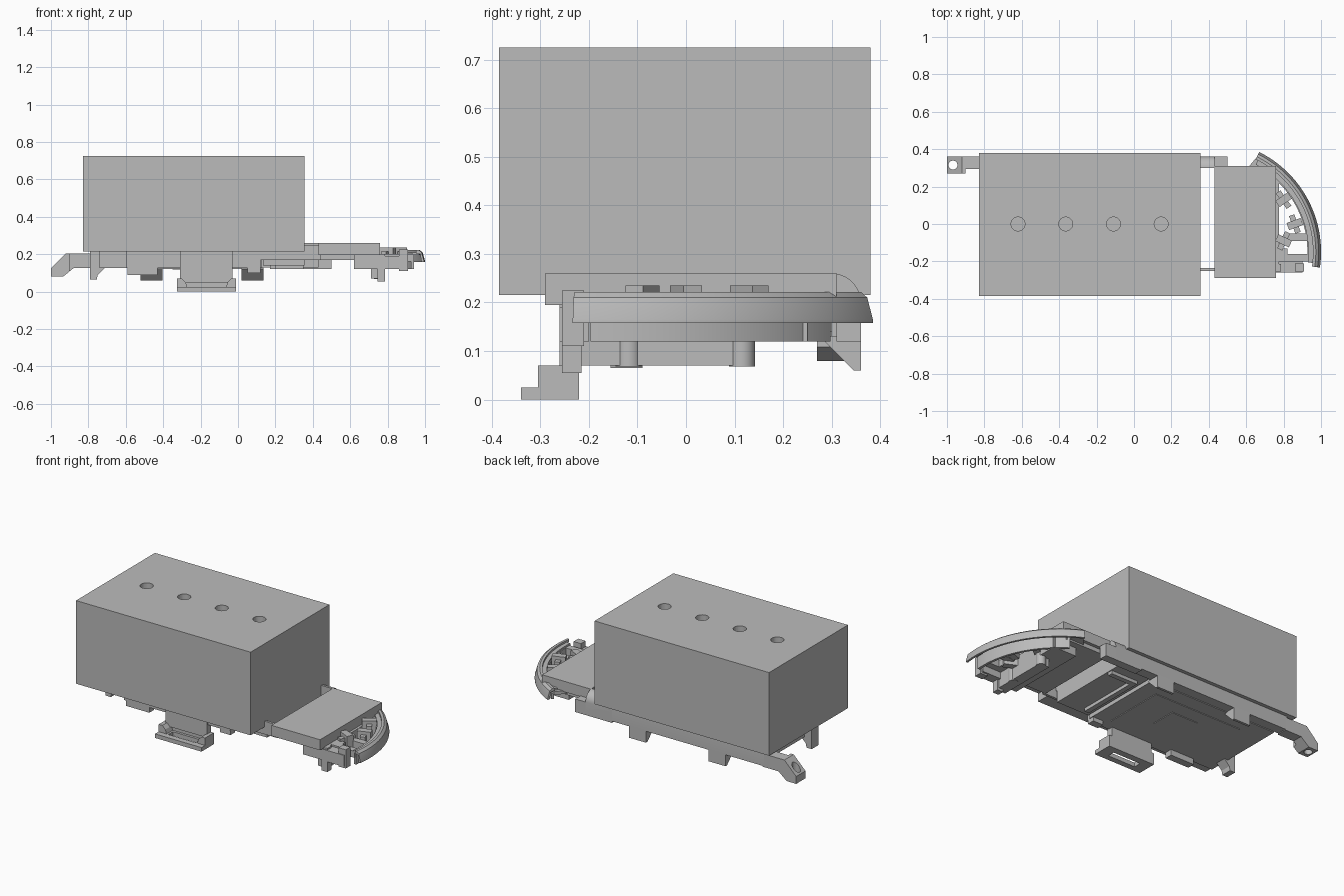
import bpy, bmesh, math
from mathutils import Vector

old = bpy.data.objects.get("Cube")
if old:
    bpy.data.objects.remove(old, do_unlink=True)

grey = bpy.data.materials.new("plain grey")
grey.use_nodes = True
grey.diffuse_color = (0.5, 0.5, 0.5, 1)
grey.node_tree.nodes["Principled BSDF"].inputs["Base Color"].default_value = (0.5, 0.5, 0.5, 1)


def finish(bm, name, smooth=False):
    bmesh.ops.recalc_face_normals(bm, faces=bm.faces)
    mesh = bpy.data.meshes.new(name)
    bm.to_mesh(mesh)
    bm.free()
    mesh.materials.append(grey)
    ob = bpy.data.objects.new(name, mesh)
    bpy.context.collection.objects.link(ob)
    if smooth:
        bpy.ops.object.select_all(action='DESELECT')
        ob.select_set(True)
        bpy.context.view_layer.objects.active = ob
        bpy.ops.object.shade_smooth_by_angle(angle=math.radians(35))
    return ob


def extrude(name, axis, lo, hi, profile, smooth=False):
    """Sweep a closed 2D profile along one axis."""
    def place(a, b, t):
        return {'x': (t, a, b), 'y': (a, t, b), 'z': (a, b, t)}[axis]
    bm = bmesh.new()
    face = bm.faces.new([bm.verts.new(place(a, b, lo)) for a, b in profile])
    geo = bmesh.ops.extrude_face_region(bm, geom=[face])["geom"]
    move = Vector(place(0, 0, hi - lo))
    bmesh.ops.translate(bm, vec=move, verts=[g for g in geo if isinstance(g, bmesh.types.BMVert)])
    return finish(bm, name, smooth)


def box(name, x, y, z):
    return extrude(name, 'z', *z, [(x[0], y[0]), (x[1], y[0]), (x[1], y[1]), (x[0], y[1])])


def circle(cx, cy, r, n=32):
    return [(cx + r * math.cos(2 * math.pi * i / n), cy + r * math.sin(2 * math.pi * i / n))
            for i in range(n)]


def cut(ob, cutter):
    mod = ob.modifiers.new("cut", 'BOOLEAN')
    mod.object = cutter
    mod.operation = 'DIFFERENCE'
    mod.solver = 'EXACT'
    bpy.context.view_layer.objects.active = ob
    bpy.ops.object.modifier_apply(modifier=mod.name)
    bpy.data.objects.remove(cutter, do_unlink=True)


def arc_sweep(name, centre, profile, start, end, steps=40):
    """Sweep a (radius, z) profile around a vertical axis."""
    bm = bmesh.new()
    rings = []
    for i in range(steps + 1):
        a = math.radians(start + (end - start) * i / steps)
        rings.append([bm.verts.new((centre[0] + r * math.cos(a), centre[1] + r * math.sin(a), z))
                      for r, z in profile])
    n = len(profile)
    for p, q in zip(rings, rings[1:]):
        for j in range(n):
            bm.faces.new((p[j], p[(j + 1) % n], q[(j + 1) % n], q[j]))
    bm.faces.new(rings[0])
    bm.faces.new(rings[-1])
    return finish(bm, name, True)


# Main housing with four blind holes
housing = box("main_housing", (-0.83, 0.355), (-0.385, 0.38), (0.215, 0.725))
for i in range(4):
    cut(housing, extrude("hole_cutter", 'z', 0.5, 0.8, circle(-0.62 + 0.255 * i, 0, 0.037)))

# Underside tray, split by a seam
box("tray_rear_panel", (-0.74, 0.125), (-0.225, 0.3), (0.125, 0.22))
box("tray_front_panel", (0.135, 0.355), (-0.225, 0.3), (0.14, 0.22))
box("tray_long_rib", (0.17, 0.2), (-0.18, 0.2), (0.12, 0.15))
box("tray_cross_rib", (0.17, 0.35), (0.2, 0.23), (0.12, 0.15))
box("tray_outer_plate", (-0.57, 0.02), (-0.17, 0.21), (0.121, 0.126))
box("tray_inner_plate", (-0.35, -0.17), (-0.04, 0.12), (0.117, 0.122))

# Front skirt, feet and thin front rail
box("front_skirt", (-0.6, 0.12), (-0.25, -0.2), (0.125, 0.22))
box("front_foot", (-0.59, -0.43), (-0.245, -0.2), (0.09, 0.13))
box("front_small_foot", (0.05, 0.12), (-0.245, -0.2), (0.1, 0.14))
box("front_rail", (0.12, 0.44), (-0.25, -0.235), (0.17, 0.25))
extrude("side_hook", 'y', -0.155, -0.09,
        [(-0.79, 0.22), (-0.79, 0.065), (-0.755, 0.065), (-0.75, 0.09), (-0.71, 0.13), (-0.71, 0.22)])

# Rounded rear rail with triangular tabs
arc = [(0.3 + 0.06 * math.cos(math.radians(a)), 0.2 + 0.06 * math.sin(math.radians(a)))
       for a in range(0, 91, 10)]
extrude("rear_rail", 'x', -0.78, 0.43, [(0.3, 0.13), (0.36, 0.13)] + arc, True)
box("rear_rail_end", (0.25, 0.5), (0.31, 0.36), (0.12, 0.2))
for i, x in enumerate((-0.52, 0.02)):
    extrude(f"rear_tab_{i + 1}", 'x', x, x + 0.115,
            [(0.285, 0.13), (0.285, 0.12), (0.345, 0.06), (0.36, 0.06), (0.36, 0.13)])

# Rear mounting arm
arm = extrude("mounting_arm", 'y', 0.27, 0.36,
              [(-1, 0.08), (-0.935, 0.08), (-0.88, 0.125), (-0.77, 0.125),
               (-0.77, 0.205), (-0.92, 0.205), (-1, 0.125)])
cut(arm, box("arm_relief", (-0.9, -0.76), (0.2, 0.295), (0.05, 0.3)))
cut(arm, extrude("arm_hole", 'z', 0, 0.3, circle(-0.968, 0.315, 0.024)))

# Hanging front clip with a slotted foot
box("clip_stem", (-0.31, -0.03), (-0.26, -0.22), (0.05, 0.22))
box("clip_back", (-0.325, -0.01), (-0.245, -0.22), (0.02, 0.07))
foot = box("clip_foot", (-0.325, -0.01), (-0.34, -0.22), (0, 0.025))
cut(foot, box("clip_slot", (-0.26, -0.075), (-0.305, -0.26), (-0.1, 0.1)))
for side, x, s in (("right", -0.325, 1), ("left", -0.01, -1)):
    extrude(f"clip_cheek_{side}", 'y', -0.305, -0.23,
            [(x, 0.02), (x + s * 0.055, 0.02), (x + s * 0.045, 0.05), (x + s * 0.025, 0.07), (x, 0.07)])

# Raised end plate
box("end_plate", (0.43, 0.76), (-0.29, 0.31), (0.195, 0.26))
box("end_plate_base", (0.43, 0.72), (-0.235, 0.29), (0.17, 0.2))

# Curved bumper, inner ledge and band
centre = (0.402, -0.15)
arc_sweep("bumper", centre,
          [(0.555, 0.205), (0.555, 0.222), (0.57, 0.222), (0.585, 0.21), (0.598, 0.165),
           (0.598, 0.158), (0.585, 0.158), (0.578, 0.2)], -8, 63.4)
arc_sweep("bumper_ledge", centre, [(0.53, 0.195), (0.57, 0.195), (0.57, 0.21), (0.53, 0.21)], -6, 62)
arc_sweep("inner_band", centre, [(0.525, 0.12), (0.54, 0.12), (0.54, 0.2), (0.525, 0.2)], -5, 56)
extrude("bumper_end_web", 'z', 0.18, 0.2, [(0.6, 0.29), (0.7, 0.29), (0.7, 0.33), (0.65, 0.35)])

# Carrier under the end plate
box("carrier_beam", (0.71, 0.775), (-0.24, 0.13), (0.07, 0.12))
for i, y in enumerate((-0.118, 0.115)):
    extrude(f"carrier_post_{i + 1}", 'z', 0.068, 0.19, circle(0.755, y, 0.027), True)
box("carrier_toe", (0.745, 0.785), (-0.255, -0.215), (0.055, 0.2))
box("carrier_plate", (0.62, 0.775), (-0.255, 0.25), (0.12, 0.2))
box("corner_block", (0.76, 0.9), (-0.26, -0.2), (0.12, 0.19))
box("corner_post", (0.86, 0.91), (-0.255, -0.21), (0.11, 0.225))
box("corner_shelf", (0.76, 0.82), (-0.2, -0.13), (0.16, 0.2))
box("corner_link", (0.82, 0.93), (-0.2, -0.16), (0.16, 0.2))
box("upper_link", (0.82, 0.93), (-0.09, -0.05), (0.16, 0.2))


# Angled spring clips inside the bumper
for i, (x, y, turn) in enumerate(((0.8, 0.13, 35), (0.86, 0.0, 20), (0.8, -0.09, -25))):
    for part, size, low, high in (("body", (0.04, 0.02), 0.14, 0.235), ("arm", (0.015, 0.05), 0.16, 0.215)):
        c, s = math.cos(math.radians(turn)), math.sin(math.radians(turn))
        corners = [(a * size[0], b * size[1]) for a, b in ((-1, -1), (1, -1), (1, 1), (-1, 1))]
        extrude(f"spring_clip_{part}_{i + 1}", 'z', low, high,
                [(x + c * u - s * v, y + s * u + c * v) for u, v in corners])
